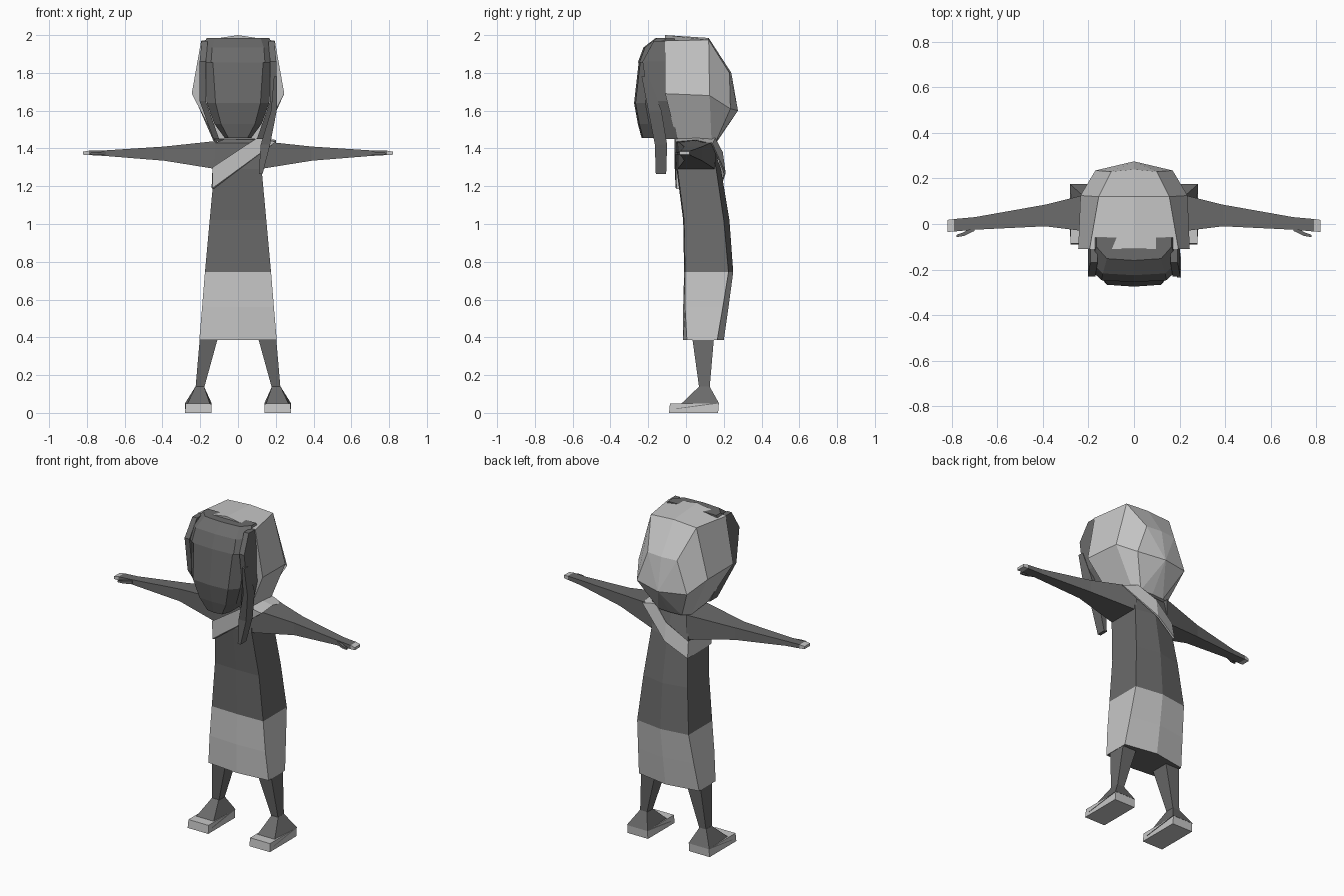
import bpy
import bmesh

default_cube = bpy.data.objects.get("Cube")
if default_cube:
    bpy.data.objects.remove(default_cube, do_unlink=True)


def make_material(name, grey):
    material = bpy.data.materials.new(name)
    material.use_nodes = True
    colour = (grey, grey, grey, 1)
    material.diffuse_color = colour
    material.node_tree.nodes["Principled BSDF"].inputs["Base Color"].default_value = colour
    return material


LIGHT = make_material("light grey", 0.57)
DARK = make_material("dark grey", 0.145)


def loft(name, rings, materials, rule=None, mirror=False, tip=None, loop=False):
    """Bridge rings of equal length; close the ends with caps or a fan to a tip."""
    bm = bmesh.new()
    rows = [[bm.verts.new(point) for point in ring] for ring in rings]
    pairs = list(zip(rows, rows[1:]))
    if loop:
        pairs.append((rows[-1], rows[0]))
    for lower, upper in pairs:
        count = len(lower)
        for i in range(count):
            j = (i + 1) % count
            bm.faces.new((lower[i], lower[j], upper[j], upper[i]))
    if not loop:
        bm.faces.new(rows[0])
        if tip:
            end = bm.verts.new(tip)
            last = rows[-1]
            for i, vert in enumerate(last):
                bm.faces.new((vert, last[(i + 1) % len(last)], end))
        else:
            bm.faces.new(rows[-1])
    bmesh.ops.recalc_face_normals(bm, faces=bm.faces)
    if rule:
        for face in bm.faces:
            face.material_index = int(rule(face))
    mesh = bpy.data.meshes.new(name)
    bm.to_mesh(mesh)
    bm.free()
    for material in materials:
        mesh.materials.append(material)
    obj = bpy.data.objects.new(name, mesh)
    bpy.context.collection.objects.link(obj)
    if mirror:
        obj.modifiers.new("Mirror", "MIRROR")
    return obj


def symmetric(half):
    """Complete a half ring across the middle plane."""
    other = [(-x, y, z) for x, y, z in reversed(half) if x > 0]
    return half + other


def level_box(z, x_low, x_high, y_low, y_high):
    return [(x_low, y_low, z), (x_high, y_low, z), (x_high, y_high, z), (x_low, y_high, z)]


def side_box(x, y_low, y_high, z_low, z_high):
    return [(x, y_low, z_low), (x, y_high, z_low), (x, y_high, z_high), (x, y_low, z_high)]


# Dress: six-sided section, light below the hip line
def dress_ring(z, width, front, corner, back_corner, back):
    return symmetric([(0, front, z), (width, corner, z), (width, back_corner, z), (0, back, z)])


dress_rings = [
    dress_ring(0.385, 0.205, -0.015, 0.005, 0.165, 0.2),
    dress_ring(0.56, 0.19, -0.015, -0.005, 0.195, 0.225),
    dress_ring(0.745, 0.175, -0.01, -0.005, 0.225, 0.25),
    dress_ring(1.02, 0.15, -0.015, -0.01, 0.2, 0.23),
    dress_ring(1.29, 0.125, -0.05, -0.045, 0.16, 0.185),
    dress_ring(1.43, 0.12, -0.05, -0.045, 0.13, 0.14),
    dress_ring(1.45, 0.07, -0.03, -0.03, 0.09, 0.1),
]


def is_skirt(face):
    return face.calc_center_median().z < 0.745 and abs(face.normal.z) < 0.9


loft("dress", dress_rings, [DARK, LIGHT], is_skirt)

# Neck
loft("neck", [level_box(z, -0.065, 0.065, -0.03, 0.08) for z in (1.42, 1.55)], [DARK])

# Arms with light fingertips
arm_rings = [
    side_box(0.11, -0.045, 0.155, 1.29, 1.44),
    side_box(0.39, -0.01, 0.085, 1.335, 1.41),
    side_box(0.7, -0.025, 0.03, 1.36, 1.39),
    side_box(0.79, -0.033, 0.022, 1.365, 1.388),
    side_box(0.82, -0.035, 0.018, 1.367, 1.383),
]
loft("arms", arm_rings, [DARK, LIGHT],
     lambda face: face.calc_center_median().x > 0.79, mirror=True)
thumb_rings = [side_box(0.7, -0.03, -0.005, 1.365, 1.385),
               side_box(0.745, -0.052, -0.035, 1.365, 1.38),
               side_box(0.78, -0.058, -0.048, 1.367, 1.377)]
loft("thumbs", thumb_rings, [DARK], mirror=True)

# Legs
leg_rings = [level_box(0.13, 0.18, 0.225, 0.07, 0.125),
             level_box(0.42, 0.1, 0.2, 0.03, 0.15)]
loft("legs", leg_rings, [DARK], mirror=True)

# Shoes: light soles, dark tapered uppers
sole_rings = [level_box(0, 0.14, 0.28, -0.09, 0.17),
              level_box(0.05, 0.142, 0.278, -0.085, 0.174)]
loft("soles", sole_rings, [LIGHT], mirror=True)
upper_base = [(x, y, 0.02 if y < 0 else 0.05)
              for x, y, z in level_box(0, 0.139, 0.281, -0.055, 0.175)]
loft("shoe_uppers", [upper_base, level_box(0.14, 0.18, 0.225, 0.07, 0.125)],
     [DARK], mirror=True)

# Sash: a band from one shoulder to the opposite armpit, front and back
sash_edges = [
    ((0.1, 0.05, 1.46), (0.2, 0.05, 1.445)),
    ((0.1, -0.06, 1.455), (0.2, -0.055, 1.435)),
    ((-0.135, -0.06, 1.3), (-0.135, -0.055, 1.19)),
    ((-0.135, 0.17, 1.29), (-0.14, 0.185, 1.19)),
    ((0, 0.195, 1.38), (0, 0.21, 1.27)),
    ((0.1, 0.155, 1.455), (0.2, 0.14, 1.425)),
]


def sash_section(upper, lower):
    # Thin band section, pulled in towards the body for the inner side
    inner = [(x * 0.96, (y - 0.05) * 0.95 + 0.05, z - 0.004) for x, y, z in (lower, upper)]
    return [upper, lower] + inner


loft("sash", [sash_section(*edge) for edge in sash_edges], [LIGHT], loop=True)

# Hair shell: faceted helmet closing to a point at the back
hair_rings = [
    symmetric([(0, -0.11, 2.0), (0.195, -0.11, 1.97), (0.245, -0.11, 1.69),
               (0.12, -0.05, 1.45), (0, -0.05, 1.45)]),
    symmetric([(0, 0.12, 1.985), (0.155, 0.12, 1.975), (0.235, 0.125, 1.68),
               (0.13, 0.135, 1.44), (0, 0.14, 1.43)]),
    symmetric([(0, 0.24, 1.8), (0.1, 0.23, 1.8), (0.17, 0.235, 1.61),
               (0.08, 0.155, 1.43), (0, 0.16, 1.43)]),
]
loft("hair_shell", hair_rings, [LIGHT], tip=(0, 0.275, 1.6))


# Face
def face_ring(z, width, front):
    return symmetric([(0, front, z), (width * 0.72, front + 0.008, z),
                      (width, front + 0.06, z), (width, -0.06, z), (0, -0.06, z)])


face_rings = [face_ring(1.455, 0.07, -0.235), face_ring(1.53, 0.125, -0.255),
              face_ring(1.64, 0.165, -0.275), face_ring(1.86, 0.185, -0.25)]
loft("face", face_rings, [DARK])

# Fringe over the forehead
fringe_rings = [face_ring(1.855, 0.198, -0.255), face_ring(1.935, 0.19, -0.225),
                face_ring(1.985, 0.165, -0.16)]
loft("fringe", fringe_rings, [DARK])

# Side hair framing the face
side_hair_rings = [level_box(1.97, 0.16, 0.192, -0.17, -0.09),
                   level_box(1.86, 0.17, 0.203, -0.23, -0.09),
                   level_box(1.65, 0.17, 0.203, -0.2, -0.08),
                   level_box(1.45, 0.1, 0.13, -0.12, -0.045)]
loft("side_hair", side_hair_rings, [DARK], mirror=True)

# One long hanging lock on the left
lock_rings = [level_box(1.78, 0.19, 0.207, -0.235, -0.2),
              level_box(1.6, 0.175, 0.205, -0.2, -0.13),
              level_box(1.42, 0.12, 0.17, -0.165, -0.1),
              level_box(1.265, 0.11, 0.13, -0.16, -0.105)]
loft("long_lock", lock_rings, [DARK])
